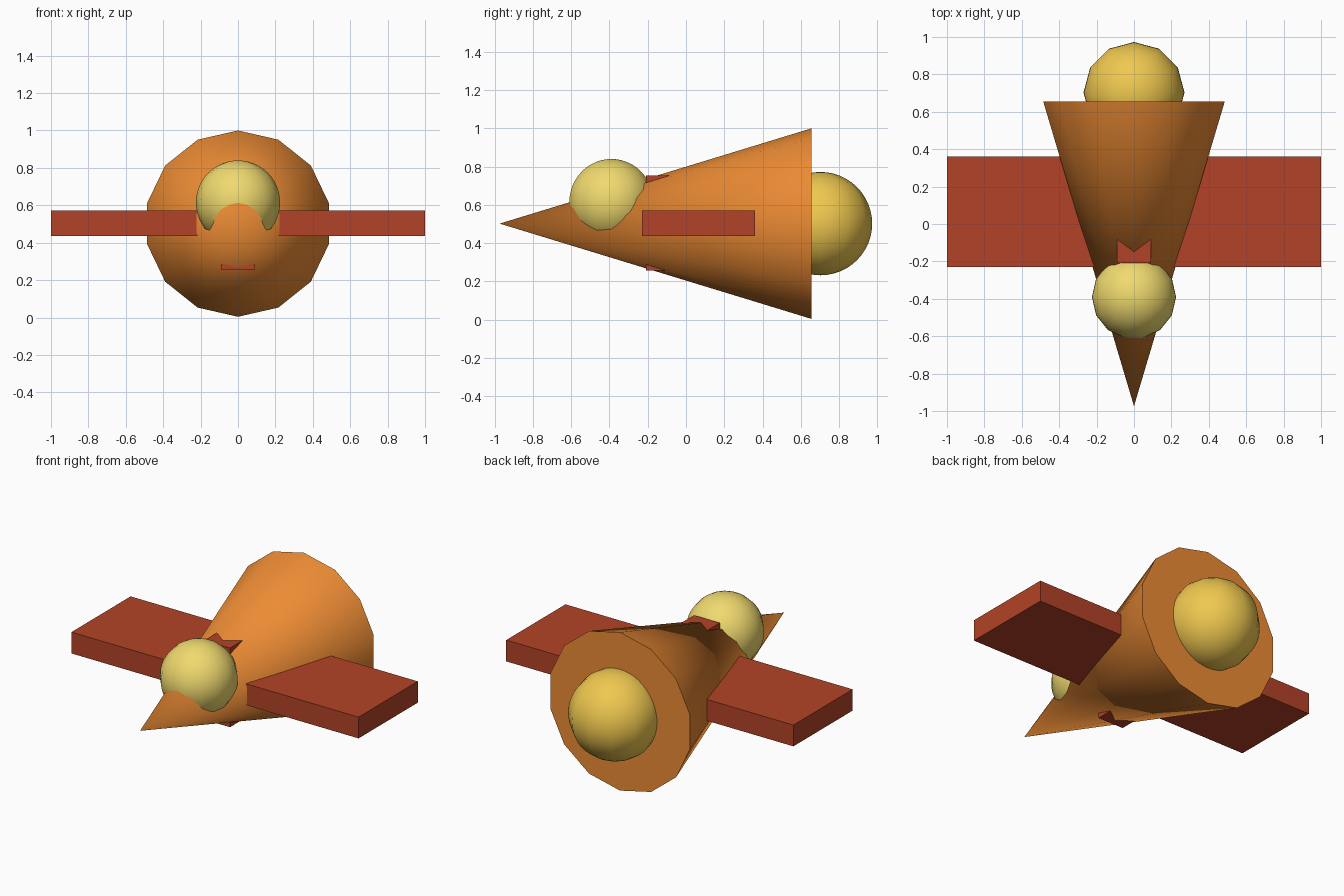
import bpy, bmesh
from math import radians, sin, cos, pi, tau
from mathutils import Matrix, Vector

if "Cube" in bpy.data.objects:
    bpy.data.objects.remove(bpy.data.objects["Cube"])


def material(name, color):
    m = bpy.data.materials.new(name)
    m.diffuse_color = (*color, 1)
    m.use_nodes = True
    m.node_tree.nodes["Principled BSDF"].inputs["Base Color"].default_value = m.diffuse_color
    return m


ORANGE = material("orange", (0.84, 0.26, 0.035))
RED = material("red", (0.45, 0.055, 0.02))
GOLD = material("gold", (0.87, 0.58, 0.08))
PALE_GOLD = material("pale_gold", (0.87, 0.70, 0.16))


def finish(bm, name, mat, smooth=False):
    bmesh.ops.recalc_face_normals(bm, faces=bm.faces)
    me = bpy.data.meshes.new(name)
    bm.to_mesh(me)
    bm.free()
    ob = bpy.data.objects.new(name, me)
    bpy.context.collection.objects.link(ob)
    me.materials.append(mat)
    if smooth:
        bpy.ops.object.select_all(action='DESELECT')
        ob.select_set(True)
        bpy.context.view_layer.objects.active = ob
        bpy.ops.object.shade_smooth_by_angle(angle=radians(32))
    return ob


def box(name, lo, hi, mat):
    lo, hi = Vector(lo), Vector(hi)
    bm = bmesh.new()
    bmesh.ops.create_cube(bm, size=1, matrix=Matrix.Translation((lo + hi) / 2)
                          @ Matrix.Diagonal((*(hi - lo), 1)))
    finish(bm, name, mat)


def ball(name, center, r, segments, mat, rings=24):
    # half circle revolved about the vertical, first seam on +x
    bm = bmesh.new()
    angles = [-pi / 2 + pi * i / rings for i in range(rings + 1)]
    vs = [bm.verts.new((r * cos(a), 0, r * sin(a))) for a in angles]
    es = [bm.edges.new(p) for p in zip(vs, vs[1:])]
    bmesh.ops.spin(bm, geom=vs + es, cent=(0, 0, 0), axis=(0, 0, 1),
                   angle=tau, steps=segments)
    bmesh.ops.remove_doubles(bm, verts=bm.verts, dist=1e-4)
    bmesh.ops.translate(bm, verts=bm.verts, vec=center)
    finish(bm, name, mat, True)


# Hull: 14-sided cone pointing to the front
NOSE, TAIL, RADIUS, AXIS_Z = -0.974, 0.656, 0.498, 0.502
bm = bmesh.new()
bmesh.ops.create_cone(bm, cap_ends=True, segments=14, radius1=RADIUS, radius2=0,
                      depth=TAIL - NOSE,
                      matrix=Matrix.Translation((0, (NOSE + TAIL) / 2, AXIS_Z))
                      @ Matrix.Rotation(radians(90), 4, 'X'))
bmesh.ops.remove_doubles(bm, verts=bm.verts, dist=1e-4)
finish(bm, "hull", ORANGE, True)

# Wings and the short vertical fin passing through the hull
box("wings", (-1, -0.229, 0.437), (1, 0.36, 0.571), RED)
box("fin", (-0.09, -0.208, 0.256), (0.09, 0.0, 0.754), RED)

# Engine glow at the tail and cockpit bubble near the nose
ball("engine_ball", (0, 0.703, AXIS_Z), 0.27, 12, GOLD)
ball("cockpit_ball", (0, -0.39, 0.615), 0.225, 14, PALE_GOLD)
